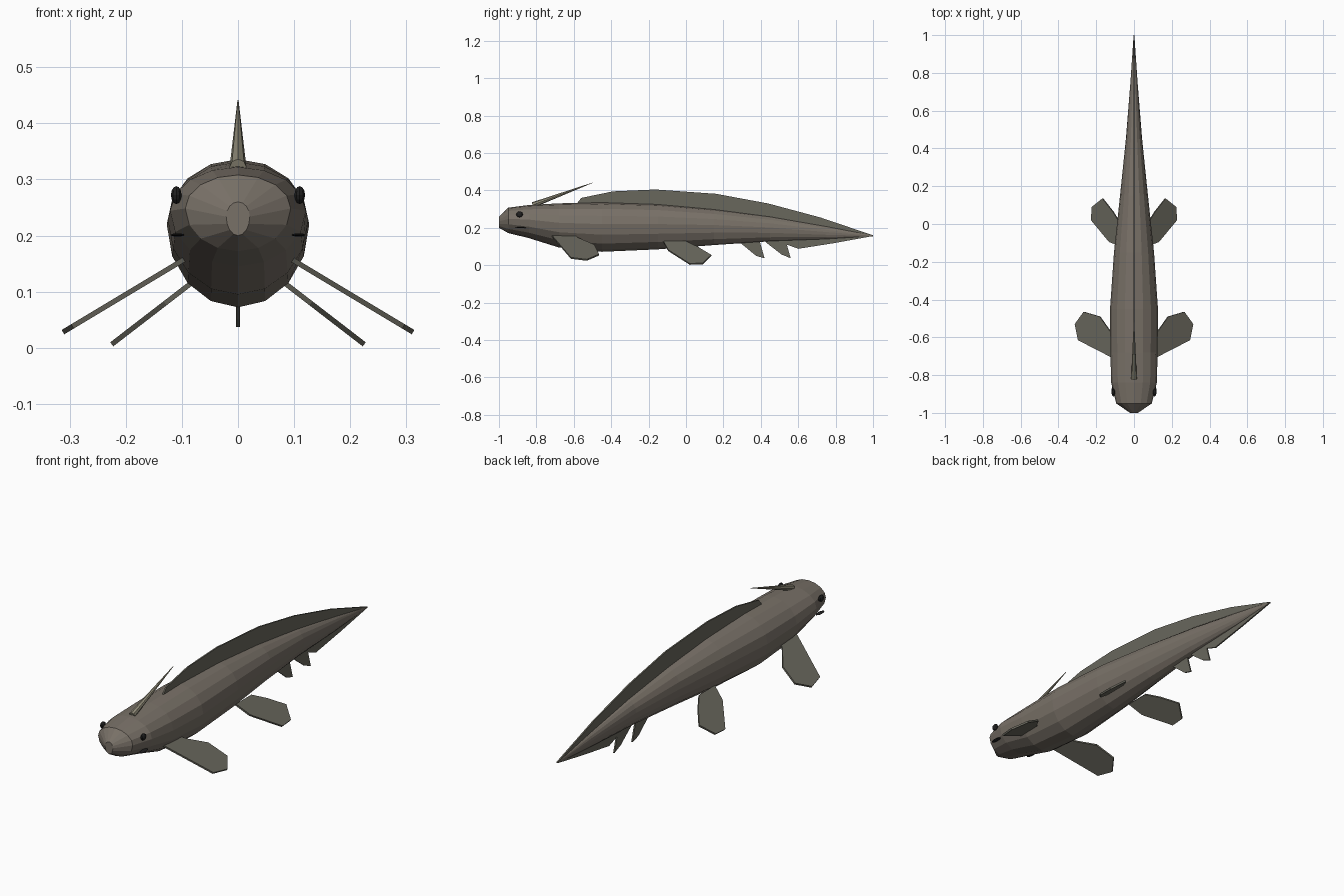
import bpy, bmesh
from math import sin, cos, pi
from mathutils import Vector

if "Cube" in bpy.data.objects:
    bpy.data.objects.remove(bpy.data.objects["Cube"])


def material(name, rgb):
    m = bpy.data.materials.new(name)
    m.diffuse_color = (*rgb, 1)
    m.use_nodes = True
    m.node_tree.nodes["Principled BSDF"].inputs["Base Color"].default_value = m.diffuse_color
    return m


SKIN = material("skin", (0.19, 0.165, 0.137))
FIN = material("fin", (0.14, 0.135, 0.108))
BONE = material("bone", (0.28, 0.26, 0.19))
DARK = material("dark", (0.015, 0.015, 0.015))


def finish(name, bm, mat):
    bmesh.ops.recalc_face_normals(bm, faces=bm.faces)
    me = bpy.data.meshes.new(name)
    bm.to_mesh(me)
    bm.free()
    me.materials.append(mat)
    ob = bpy.data.objects.new(name, me)
    bpy.context.collection.objects.link(ob)
    return ob


def plate(name, points, normal, thickness):
    """Flat outline extruded evenly to both sides of its plane."""
    off = Vector(normal).normalized() * thickness / 2
    bm = bmesh.new()
    a = [bm.verts.new(Vector(p) - off) for p in points]
    b = [bm.verts.new(Vector(p) + off) for p in points]
    n = len(points)
    bm.faces.new(a)
    bm.faces.new(b[::-1])
    for i in range(n):
        j = (i + 1) % n
        bm.faces.new((a[i], a[j], b[j], b[i]))
    return finish(name, bm, FIN)


def ellipsoid(name, loc, radii, segs=10):
    bm = bmesh.new()
    bmesh.ops.create_uvsphere(bm, u_segments=segs, v_segments=6, radius=1)
    bmesh.ops.scale(bm, vec=radii, verts=bm.verts)
    bmesh.ops.translate(bm, vec=loc, verts=bm.verts)
    return finish(name, bm, DARK)


# Body: 16-sided rings (y, half width, top z, bottom z)
RINGS = [
    (-1.0, 0.021, 0.26, 0.20), (-0.95, 0.094, 0.308, 0.172),
    (-0.84, 0.121, 0.322, 0.145), (-0.68, 0.125, 0.331, 0.095),
    (-0.45, 0.127, 0.336, 0.072), (-0.15, 0.106, 0.326, 0.085),
    (0.15, 0.074, 0.299, 0.108), (0.45, 0.043, 0.260, 0.128),
    (0.75, 0.019, 0.208, 0.139), (1.0, 0.002, 0.160, 0.155)]
SIDES = 16
bm = bmesh.new()
loops = []
for y, w, top, bot in RINGS:
    mid, h = (top + bot) / 2, (top - bot) / 2
    mid_side = mid + 0.12 * h
    ring = []
    for i in range(SIDES):
        a = 2 * pi * i / SIDES
        c = cos(a)
        z = mid_side + c * ((top - mid_side) if c > 0 else (mid_side - bot))
        ring.append(bm.verts.new((w * sin(a), y, z)))
    loops.append(ring)
for r0, r1 in zip(loops, loops[1:]):
    for i in range(SIDES):
        j = (i + 1) % SIDES
        bm.faces.new((r0[i], r0[j], r1[j], r1[i]))
bm.faces.new(loops[0])
bm.faces.new(loops[-1][::-1])
finish("body", bm, SKIN)

# Median fins, outlines in (y, z)
MEDIAN = {
    "dorsal_fin": [(-0.60, 0.31), (-0.56, 0.36), (-0.39, 0.395), (-0.165, 0.405),
                   (0.16, 0.382), (0.44, 0.33), (0.72, 0.255), (1.0, 0.16),
                   (0.6, 0.19), (0.2, 0.25), (-0.2, 0.29)],
    "tail_lower_fin": [(0.50, 0.15), (0.54, 0.11), (0.60, 0.088), (0.79, 0.118),
                       (1.0, 0.156), (0.75, 0.155)],
    "front_anal_fin": [(0.26, 0.14), (0.29, 0.12), (0.375, 0.05), (0.42, 0.037),
                       (0.395, 0.125), (0.39, 0.15)],
    "rear_anal_fin": [(0.41, 0.15), (0.43, 0.12), (0.51, 0.058), (0.56, 0.037),
                      (0.535, 0.125), (0.53, 0.15)],
}
for name, pts in MEDIAN.items():
    plate(name, [(0, y, z) for y, z in pts], (1, 0, 0), 0.007)

# Paired fins, outlines in (x, y), drooping outwards: root x, root z, slope
PAIRED = {
    "pectoral_fin": ([(0.09, -0.72), (0.12, -0.705), (0.295, -0.615), (0.312, -0.53),
                      (0.265, -0.465), (0.18, -0.49), (0.12, -0.575), (0.09, -0.60)],
                     0.10, 0.155, 0.6),
    "pelvic_fin": ([(0.07, -0.12), (0.13, -0.095), (0.225, 0.02), (0.222, 0.09),
                    (0.165, 0.135), (0.11, 0.065), (0.07, 0.0)],
                   0.09, 0.11, 0.77),
}
for s, side in ((1, "right"), (-1, "left")):
    for name, (pts, x0, z0, k) in PAIRED.items():
        plate(f"{side}_{name}", [(s * x, y, z0 - k * (x - x0)) for x, y in pts],
              (s * k, 0, 1), 0.009)
    # Eyes and mouth corners
    ellipsoid(f"{side}_eye", (s * 0.110, -0.89, 0.272), (0.010, 0.018, 0.016))
    ellipsoid(f"{side}_mouth_corner", (s * 0.108, -0.885, 0.201), (0.012, 0.03, 0.003), 8)

# Head spine: slender cone leaning back
base, tip = Vector((0, -0.82, 0.322)), Vector((0, -0.5, 0.441))
bm = bmesh.new()
bmesh.ops.create_cone(bm, cap_ends=True, segments=8, radius1=0.015, radius2=0.001,
                      depth=(tip - base).length)
spine = finish("head_spine", bm, BONE)
spine.location = (base + tip) / 2
spine.rotation_euler = (tip - base).to_track_quat('Z', 'Y').to_euler()
